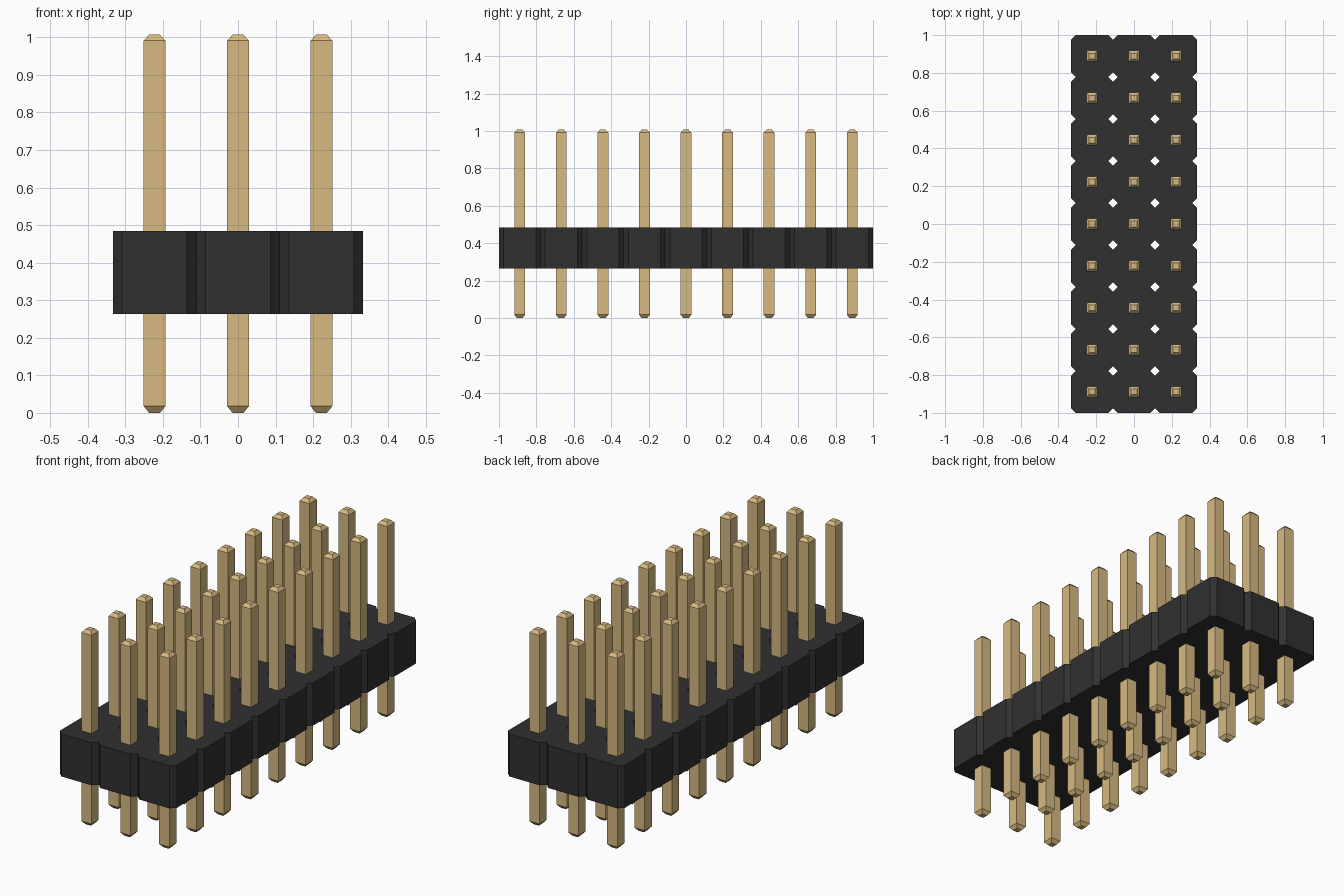
import bpy
import bmesh
from mathutils import Vector

cube = bpy.data.objects.get("Cube")
if cube:
    bpy.data.objects.remove(cube, do_unlink=True)

COLS, ROWS = 3, 9
PITCH = 2 / ROWS
CHAMFER = 0.025
BODY_BOTTOM, BODY_TOP = 0.264, 0.484
PIN_HALF, TIP_HALF = 0.029, 0.0147
PIN_TOP = 1.007


def make_material(name, color):
    mat = bpy.data.materials.new(name)
    mat.use_nodes = True
    mat.diffuse_color = color
    mat.node_tree.nodes["Principled BSDF"].inputs["Base Color"].default_value = color
    return mat


def make_object(name, bm, mat):
    bmesh.ops.recalc_face_normals(bm, faces=bm.faces[:])
    mesh = bpy.data.meshes.new(name)
    bm.to_mesh(mesh)
    bm.free()
    mesh.materials.append(mat)
    obj = bpy.data.objects.new(name, mesh)
    bpy.context.collection.objects.link(obj)
    return obj


def grid_centres():
    for col in range(COLS):
        for row in range(ROWS):
            yield (col - (COLS - 1) / 2) * PITCH, (row - (ROWS - 1) / 2) * PITCH


black = make_material("black plastic", (0.03, 0.03, 0.03, 1))
gold = make_material("gold metal", (0.68, 0.49, 0.22, 1))

# Housing: a sheet of joined octagon cells, extruded upward
bm = bmesh.new()
h = PITCH / 2
k = h - CHAMFER
octagon = [(h, -k), (h, k), (k, h), (-k, h), (-h, k), (-h, -k), (-k, -h), (k, -h)]
for cx, cy in grid_centres():
    bm.faces.new([bm.verts.new((cx + x, cy + y, BODY_BOTTOM)) for x, y in octagon])
bmesh.ops.remove_doubles(bm, verts=bm.verts[:], dist=0.0005)
bottom = bm.faces[:]
extruded = bmesh.ops.extrude_face_region(bm, geom=bottom, use_keep_orig=True)
top_verts = [g for g in extruded["geom"] if isinstance(g, bmesh.types.BMVert)]
bmesh.ops.translate(bm, verts=top_verts, vec=Vector((0, 0, BODY_TOP - BODY_BOTTOM)))
make_object("housing", bm, black)

# Pin: square rings stacked along z, tapered at both ends
bm = bmesh.new()
rings = []
for half, z in [(TIP_HALF, 0), (PIN_HALF, 0.018),
                (PIN_HALF, PIN_TOP - 0.016), (TIP_HALF, PIN_TOP)]:
    corners = [(-1, -1), (1, -1), (1, 1), (-1, 1)]
    rings.append([bm.verts.new((x * half, y * half, z)) for x, y in corners])
for low, high in zip(rings, rings[1:]):
    for i in range(4):
        j = (i + 1) % 4
        bm.faces.new((low[i], low[j], high[j], high[i]))
bm.faces.new(rings[0])
bm.faces.new(rings[-1])
first_pin = make_object("pin", bm, gold)

# Repeat the pin at every cell centre with shared mesh data
for n, (cx, cy) in enumerate(grid_centres()):
    pin = first_pin
    if n:
        pin = first_pin.copy()
        bpy.context.collection.objects.link(pin)
    pin.location = (cx, cy, 0)
    pin.name = f"pin_{n + 1}"
